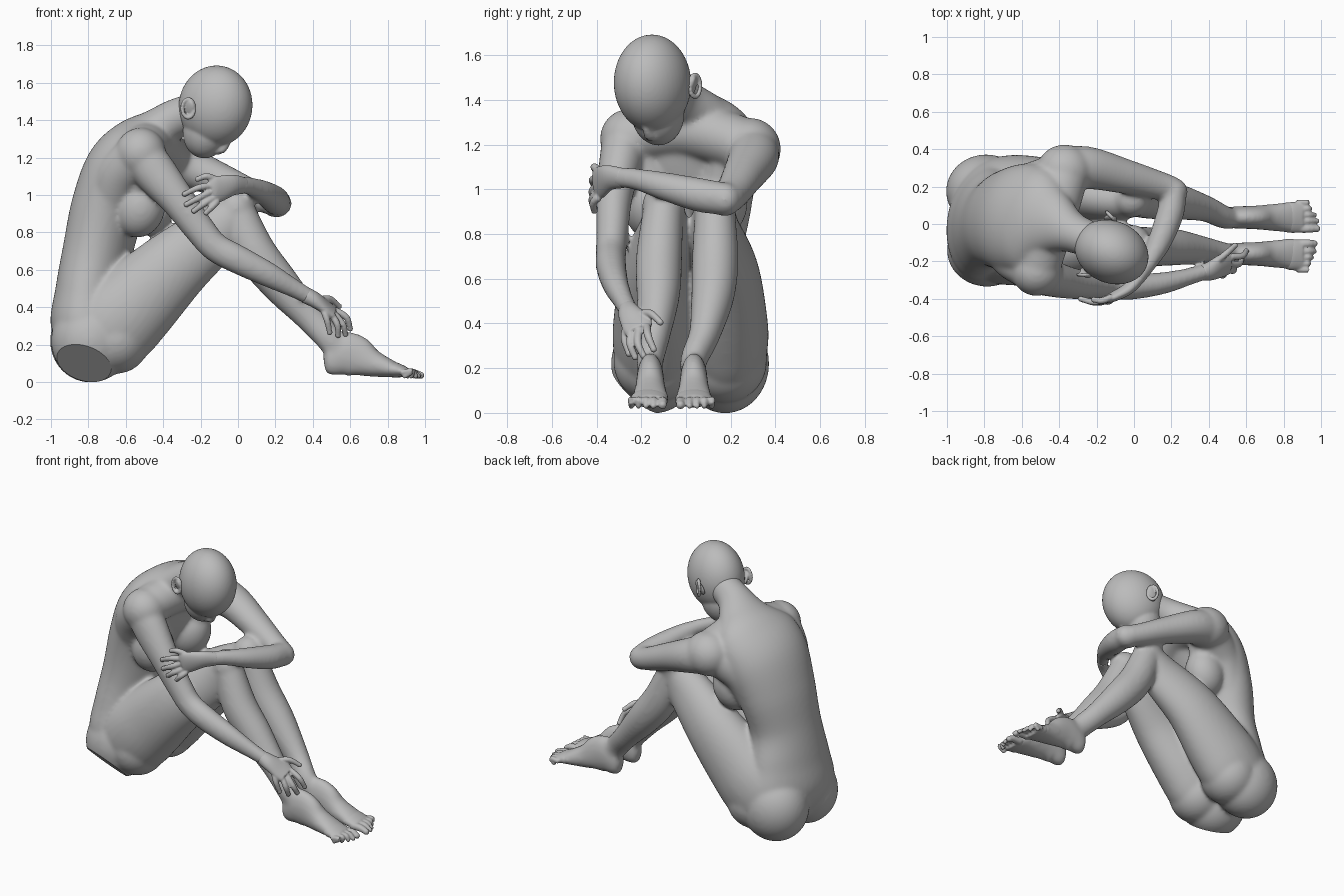
import bpy, bmesh, math
from mathutils import Vector, Matrix, Euler

GREY = bpy.data.materials.new("clay_grey")
GREY.diffuse_color = (0.5, 0.5, 0.5, 1)


def catmull(p0, p1, p2, p3, t):
    return [0.5 * (2*b + (c-a)*t + (2*a-5*b+4*c-d)*t*t + (3*b-a-3*c+d)*t**3)
            for a, b, c, d in zip(p0, p1, p2, p3)]


def loft(bm, keys, ref=(0, 1, 0), sides=32, steps=6):
    """Smooth tube through (x, y, z, half width along ref, half depth)."""
    k = [keys[0]] + list(keys) + [keys[-1]]
    rows = [catmull(*k[i:i+4], s / steps) for i in range(len(keys)-1) for s in range(steps)]
    rows.append(list(keys[-1]))
    pts = [Vector(r[:3]) for r in rows]
    rings = []
    for i, r in enumerate(rows):
        t = (pts[min(i+1, len(pts)-1)] - pts[max(i-1, 0)]).normalized()
        side = Vector(ref)
        side = (side - t * side.dot(t)).normalized()
        up = t.cross(side)
        rings.append([bm.verts.new(pts[i] + side * r[3] * math.cos(a) + up * r[4] * math.sin(a))
                      for a in (2 * math.pi * j / sides for j in range(sides))])
    for a, b in zip(rings, rings[1:]):
        for j in range(sides):
            n = (j + 1) % sides
            bm.faces.new((a[j], a[n], b[n], b[j]))
    bm.faces.new(rings[0][::-1])
    bm.faces.new(rings[-1])


def ball(bm, c, r, rot=(0, 0, 0)):
    m = Matrix.Translation(c) @ Euler(rot).to_matrix().to_4x4() @ Matrix.Diagonal((*r, 1))
    bmesh.ops.create_uvsphere(bm, u_segments=48, v_segments=32, radius=1, matrix=m)


def digit(bm, a, m, b, r):
    """Finger or toe: tapered tube with rounded tip."""
    ref = (0.3, 0.2, 0.9) if abs(b[2]-a[2]) < abs(b[0]-a[0]) else (0.2, 0.9, 0.1)
    loft(bm, [(*a, r, r), (*m, r, r), (*b, r*.8, r*.8)], ref, 10, 4)
    ball(bm, b, (r*.85,) * 3)


def finish(bm, name, voxel, smooth):
    """Fuse the overlapping volumes into one smooth skin."""
    bmesh.ops.recalc_face_normals(bm, faces=bm.faces)
    me = bpy.data.meshes.new(name)
    bm.to_mesh(me)
    bm.free()
    ob = bpy.data.objects.new(name, me)
    bpy.context.collection.objects.link(ob)
    me.materials.append(GREY)
    bpy.context.view_layer.objects.active = ob
    ob.select_set(True)
    rm = ob.modifiers.new("fuse", 'REMESH')
    rm.mode, rm.voxel_size, rm.use_smooth_shade = 'VOXEL', voxel, True
    sm = ob.modifiers.new("soften", 'SMOOTH')
    sm.factor, sm.iterations = 0.5, smooth
    for mod in ("fuse", "soften"):
        bpy.ops.object.modifier_apply(modifier=mod)
    for p in ob.data.polygons:
        p.use_smooth = True
    ob.select_set(False)
    return ob


# ---- body: torso, neck, arms, legs and feet fused together
bm = bmesh.new()
loft(bm, [(-.77, .02, .12, .22, .13), (-.785, .02, .3, .325, .21), (-.78, .015, .5, .285, .19),
          (-.75, .01, .7, .245, .185), (-.695, .025, .93, .27, .195), (-.61, .025, 1.13, .3, .205),
          (-.515, .025, 1.265, .28, .17), (-.43, .0, 1.345, .18, .12),
          (-.33, -.045, 1.41, .11, .105), (-.22, -.09, 1.45, .098, .1)], (.2, 1, 0), 40)
# hips
for x, y, r in ((-.79, .175, .197), (-.785, -.14, .195)):
    ball(bm, (x, y, .22), (.215, r, .222))
    ball(bm, (-.65, y, .23), (.18, r - .01, .185))
# chest
ball(bm, (-.525, -.155, .93), (.135, .125, .16), (0, .3, -.2))
ball(bm, (-.47, .15, .94), (.135, .125, .16), (0, .3, .3))
loft(bm, [(-.53, -.2, 1.18, .1, .1), (-.52, -.15, .95, .1, .1)])
loft(bm, [(-.42, .2, 1.16, .1, .1), (-.47, .15, .95, .1, .1)])
# shoulders, collar and side muscles
ball(bm, (-.52, -.255, 1.225), (.135, .13, .135))
ball(bm, (-.37, .285, 1.18), (.15, .14, .14))
loft(bm, [(-.52, -.25, 1.235, .12, .12), (-.46, .0, 1.27, .14, .13), (-.37, .27, 1.195, .13, .12)],
     (1, 0, 0))
loft(bm, [(-.68, .18, .85, .09, .11), (-.57, .22, 1.06, .1, .12), (-.4, .27, 1.17, .11, .12)])
loft(bm, [(-.7, -.14, .92, .08, .1), (-.64, -.2, 1.1, .1, .12), (-.54, -.25, 1.21, .11, .12)])
# right arm reaching down to the shin
loft(bm, [(-.54, -.26, 1.25, .11, .11), (-.45, -.29, 1.13, .098, .115), (-.32, -.32, .97, .082, .093),
          (-.2, -.33, .81, .072, .082), (-.12, -.335, .72, .068, .078), (0, -.335, .655, .068, .077),
          (.16, -.315, .575, .058, .067), (.3, -.28, .5, .045, .05), (.4, -.25, .445, .042, .042)])
# left arm folded across the knees
loft(bm, [(-.4, .28, 1.18, .13, .13), (-.25, .3, 1.14, .11, .115), (-.05, .255, 1.06, .088, .094),
          (.12, .21, .985, .074, .078), (.21, .185, .955, .068, .068)], (0, 0, 1))
ball(bm, (.205, .175, .955), (.083, .073, .076))
loft(bm, [(.22, .19, .955, .072, .062), (.195, .06, .975, .076, .073), (.135, -.1, 1.015, .063, .063),
          (.07, -.22, 1.045, .049, .045), (.0, -.315, 1.055, .047, .039)], (0, 0, 1))
# legs: hip, middle thigh, knee, calf and ankle sideways positions
for hip, mid, knee, calf, ankle in ((.18, .178, .13, .13, .035), (-.14, -.145, -.1, -.12, -.16)):
    loft(bm, [(-.76, hip, .23, .17, .22), (-.67, hip, .305, .187, .245), (-.56, hip, .41, .185, .235),
              (-.34, mid, .62, .15, .195), (-.11, knee, .81, .113, .15), (0, knee, .925, .088, .095)])
    ball(bm, (-.01, knee, .925), (.1, .096, .105))
    loft(bm, [(-.01, knee, .93, .088, .095), (.09, calf, .7, .103, .11),
              (.22, calf*.9 + ankle*.1, .53, .097, .104), (.38, (calf + ankle) / 2, .35, .07, .079),
              (.485, ankle, .235, .06, .073), (.555, ankle, .14, .052, .07)])
    loft(bm, [(.46, ankle, .1, .03, .042), (.49, ankle, .107, .052, .08), (.56, ankle, .145, .06, .118),
              (.63, ankle, .14, .062, .113), (.72, ankle, .1, .07, .075), (.83, ankle, .067, .083, .044),
              (.88, ankle, .056, .08, .03)])
body = finish(bm, "body", .0115, 15)

# flat cut under the right hip
bm = bmesh.new()
bm.from_mesh(body.data)
n = Vector((-.25, -.65, -.72)).normalized()
geom = bm.verts[:] + bm.edges[:] + bm.faces[:]
cut = bmesh.ops.bisect_plane(bm, geom=geom, plane_co=n * .278, plane_no=n, clear_outer=True)
edges = [e for e in cut["geom_cut"] if isinstance(e, bmesh.types.BMEdge)]
if edges:
    for f in bmesh.ops.contextual_create(bm, geom=edges)["faces"]:
        f.smooth = False
    for e in edges:
        e.smooth = False
bm.to_mesh(body.data)
bm.free()

# ---- head, bowed and turned
YAW = -.43
C = Vector((-.12, -.15, 1.475))
turn = Matrix.Rotation(YAW, 3, 'Z')


def on_head(x, y, z):
    return C + turn @ Vector((x, y, z))


bm = bmesh.new()
ball(bm, C, (.203, .166, .218), (0, .2, YAW))
ball(bm, on_head(-.055, 0, -.13), (.125, .118, .15), (0, .25, YAW))     # jaw
ball(bm, on_head(-.04, 0, -.225), (.05, .055, .048), (0, 0, YAW))       # chin
nose = [on_head(.08, 0, -.15), on_head(.06, 0, -.2), on_head(.03, 0, -.243)]
loft(bm, [(*nose[0], .014, .02), (*nose[1], .018, .025), (*nose[2], .026, .02)], turn @ Vector((0, 1, 0)), 12)
for s in (1, -1):
    ball(bm, on_head(.08, s*.055, -.135), (.03, .05, .02), (0, .4, YAW))  # brow
    ball(bm, on_head(.045, s*.052, -.165), (.03, .03, .025))            # eye
ball(bm, on_head(.005, 0, -.24), (.028, .035, .015), (0, .6, YAW))      # lips
finish(bm, "head", .008, 6)

bm = bmesh.new()
for s in (1, -1):
    ball(bm, on_head(-.08, s*.16, -.015), (.032, .014, .05), (s*-.35, .35, YAW))
    for i in range(18):                                                 # ear rim
        a = 2 * math.pi * i / 18
        ball(bm, on_head(-.082 + .03*math.cos(a), s*(.172 - .012*math.cos(a)), -.012 + .048*math.sin(a)),
             (.011, .01, .012))
finish(bm, "ears", .005, 2)

# ---- left hand holding the right arm
bm = bmesh.new()
loft(bm, [(.03, -.28, 1.05, .045, .036), (-.03, -.345, 1.052, .057, .032), (-.11, -.388, 1.03, .072, .026),
          (-.14, -.398, 1.02, .064, .021)], (.25, 0, 1))
for a, m, b in (((-.12, -.39, 1.085), (-.17, -.41, 1.1), (-.215, -.405, 1.085)),
                ((-.14, -.395, 1.05), (-.21, -.418, 1.04), (-.285, -.4, 1.005)),
                ((-.14, -.395, 1.02), (-.2, -.42, .99), (-.275, -.405, .95)),
                ((-.13, -.395, .985), (-.18, -.42, .955), (-.235, -.41, .915)),
                ((-.11, -.39, .965), (-.135, -.415, .94), (-.17, -.41, .905))):
    digit(bm, a, m, b, .018)
finish(bm, "left_hand", .006, 2)

# ---- right hand resting on the shin
bm = bmesh.new()
loft(bm, [(.36, -.26, .465, .042, .044), (.41, -.25, .44, .054, .04), (.47, -.222, .4, .068, .03),
          (.51, -.21, .37, .063, .024)], (.1, 1, .35))
for a, m, b in (((.45, -.262, .4), (.475, -.275, .335), (.49, -.255, .265)),
                ((.49, -.24, .375), (.53, -.25, .31), (.535, -.228, .25)),
                ((.51, -.21, .37), (.56, -.215, .31), (.575, -.19, .255)),
                ((.52, -.175, .385), (.58, -.17, .345), (.6, -.145, .285)),
                ((.43, -.21, .44), (.49, -.16, .445), (.54, -.115, .405))):
    digit(bm, a, m, b, .018)
finish(bm, "right_hand", .006, 2)

# ---- toes
for name, y, inner, tip in (("left_toes", .035, -1, 1.0), ("right_toes", -.165, 1, .985)):
    bm = bmesh.new()
    loft(bm, [(.8, y, .07, .07, .04), (.84, y, .065, .083, .041), (.9, y, .053, .08, .027)])
    for i in range(5):
        ty = y + inner * (.06 - .033 * i - (.008 if i else 0))
        r = .023 if i == 0 else .016
        end = tip - r - .006 * i * i * .8
        digit(bm, (.87, ty, .05), (.93, ty, .058 if i else .05), (end, ty, .022 + r*.6), r)
    finish(bm, name, .007, 3)
